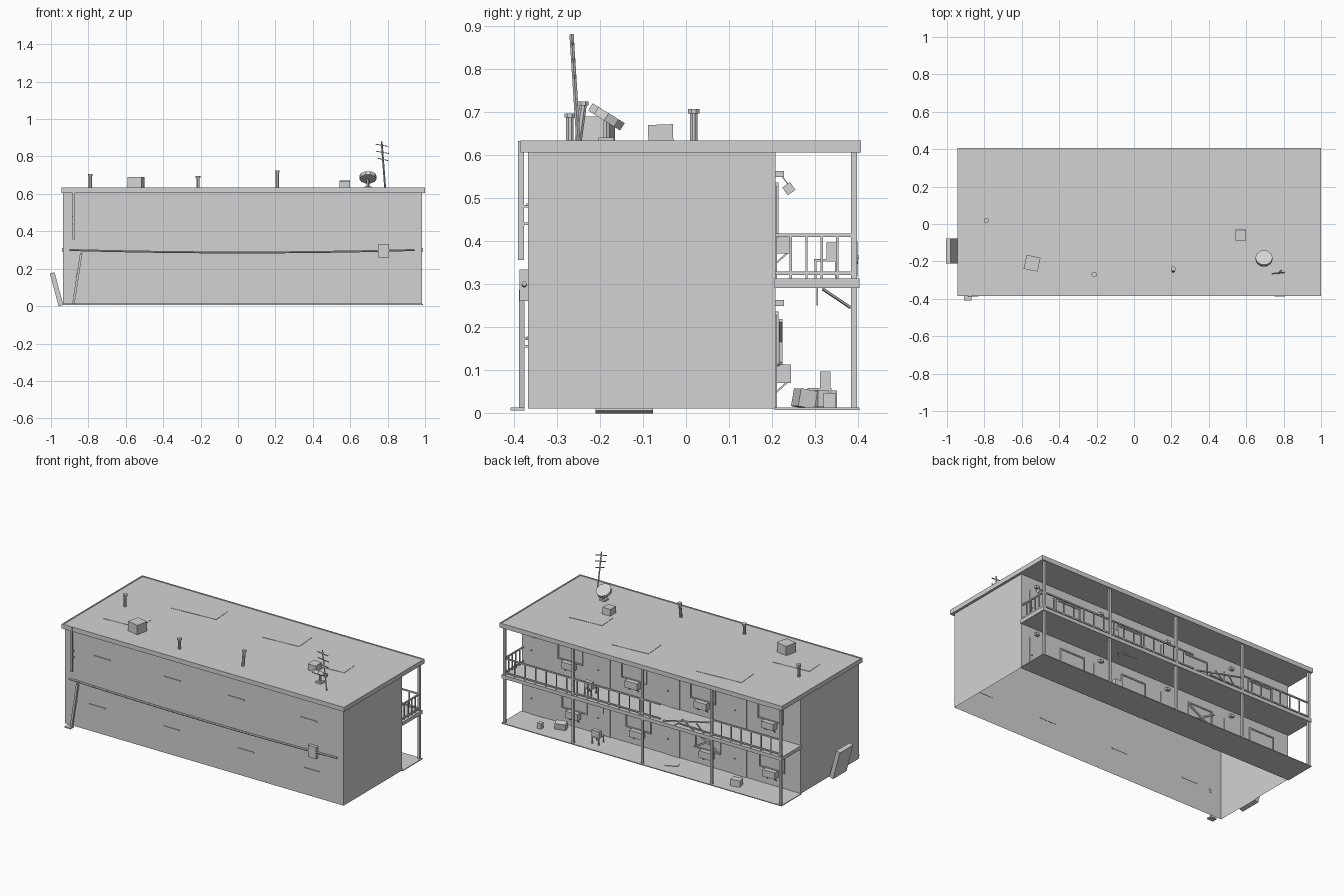
import bpy, bmesh, math
from mathutils import Matrix, Vector, Euler

grey = bpy.data.materials.new("plain_grey")
grey.diffuse_color = (0.65, 0.65, 0.65, 1)


def part(name, build):
    """Make one object from a function that fills a bmesh."""
    bm = bmesh.new()
    build(bm)
    me = bpy.data.meshes.new(name)
    bm.to_mesh(me)
    bm.free()
    me.materials.append(grey)
    ob = bpy.data.objects.new(name, me)
    bpy.context.collection.objects.link(ob)
    return ob


def box(bm, lo, hi, rot=(0, 0, 0)):
    """Box between two corners, turned about its centre (degrees)."""
    lo, hi = Vector(lo), Vector(hi)
    turn = Euler([math.radians(a) for a in rot]).to_matrix().to_4x4()
    m = Matrix.Translation((lo + hi) / 2) @ turn @ Matrix.Diagonal((*(hi - lo), 1))
    return bmesh.ops.create_cube(bm, size=1, matrix=m)["verts"]


def rod(bm, a, b, r, sides=4, r2=None):
    """Straight bar or disc between two points."""
    a, b = Vector(a), Vector(b)
    d = b - a
    m = Matrix.Translation((a + b) / 2) @ d.to_track_quat('Z', 'Y').to_matrix().to_4x4()
    m = m @ Matrix.Rotation(math.pi / sides, 4, 'Z')
    bmesh.ops.create_cone(bm, cap_ends=True, segments=sides, radius1=r,
                          radius2=r if r2 is None else r2, depth=d.length, matrix=m)


WALL = 0.208            # rear wall plane
DECK = 0.312            # upper walkway floor
GROUND = 0.012          # lower walkway floor
WINDOWS = {DECK: (0.65, 0.21, -0.265, -0.73), GROUND: (0.62, 0.18, -0.3, -0.74)}
DOORS = (0.88, 0.42, -0.06, -0.52)
POSTS = (-0.928, -0.45, 0.026, 0.504, 0.975)


# Main block, open underneath
def body(bm):
    box(bm, (-0.935, -0.367, 0.01), (0.985, WALL, 0.606))
    bmesh.ops.delete(bm, geom=[f for f in bm.faces if f.normal.z < -0.5], context='FACES')
part("building_body", body)


# Roof slab with thin curbs and repair patches
part("roof", lambda bm: box(bm, (-0.945, -0.385, 0.605), (1.0, 0.407, 0.630)))

def curbs(bm):
    for x in (-0.945, 0.992):
        box(bm, (x, -0.385, 0.629), (x + 0.008, 0.407, 0.633))
    for y in (-0.385, 0.399):
        box(bm, (-0.945, y, 0.629), (1.0, y + 0.008, 0.633))
part("roof_curbs", curbs)

def patches(bm):
    for x, y, w, d in ((-0.42, 0.22, 0.3, 0.13), (-0.68, -0.12, 0.24, 0.12),
                       (0.2, 0.2, 0.24, 0.14), (0.62, 0.05, 0.22, 0.12)):
        box(bm, (x - w / 2, y - d / 2, 0.629), (x + w / 2, y + d / 2, 0.632), (0, 0, 4))
part("roof_patches", patches)


# Walkway slabs and posts
part("upper_walkway", lambda bm: box(bm, (-0.94, WALL - 0.002, 0.29), (0.99, 0.403, DECK)))
part("ground_walkway", lambda bm: box(bm, (-0.94, WALL - 0.002, 0.007), (0.99, 0.403, GROUND)))

def posts(bm):
    for x in POSTS:
        box(bm, (x - 0.007, 0.384, 0.01), (x + 0.007, 0.398, 0.606))
part("walkway_posts", posts)


# Railing with one broken stretch
def railing(bm):
    for x0, x1 in ((-0.928, -0.45), (-0.1, 0.978)):
        for z in (0.325, 0.413):
            box(bm, (x0, 0.387, z - 0.004), (x1, 0.395, z + 0.004))
        n = round((x1 - x0) / 0.07)
        for i in range(1, n):
            rod(bm, (x0 + (x1 - x0) * i / n, 0.391, DECK),
                (x0 + (x1 - x0) * i / n, 0.391, 0.413), 0.004)
    for z in (0.325, 0.413):
        box(bm, (0.972, WALL, z - 0.004), (0.98, 0.395, z + 0.004))
    for y in (0.243, 0.28, 0.315, 0.352):
        rod(bm, (0.976, y, DECK), (0.976, y, 0.413), 0.004)
part("railing", railing)

def broken_rail(bm):
    rod(bm, (-0.45, 0.395, 0.395), (-0.12, 0.395, 0.32), 0.005)
    rod(bm, (-0.45, 0.391, 0.325), (-0.22, 0.391, 0.33), 0.005)
    for x, lean in ((-0.4, 0.05), (-0.33, 0.08), (-0.2, -0.06)):
        rod(bm, (x, 0.392, DECK), (x + lean, 0.398, 0.365), 0.004)
part("broken_rail", broken_rail)


# Rear doors, framed windows, wall coolers and lamps
def doors(bm):
    for z in (DECK, GROUND):
        for x in DOORS:
            box(bm, (x - 0.045, WALL - 0.002, z), (x + 0.045, WALL + 0.004, z + 0.215))
            rod(bm, (x + 0.034, WALL, z + 0.1), (x + 0.034, WALL + 0.011, z + 0.1), 0.004, 6)
part("doors", doors)

def windows(bm):
    for z, xs in WINDOWS.items():
        for x in xs:
            lo, hi = z + 0.1, z + 0.22
            box(bm, (x - 0.08, WALL - 0.002, lo), (x + 0.08, WALL + 0.002, hi))
            for s in (-0.083, 0.083):
                box(bm, (x + s - 0.004, WALL - 0.002, lo), (x + s + 0.004, WALL + 0.007, hi))
            for h in (lo, hi):
                box(bm, (x - 0.087, WALL - 0.002, h - 0.004), (x + 0.087, WALL + 0.007, h + 0.004))
part("windows", windows)

def coolers(bm):
    for z, xs in WINDOWS.items():
        for x in xs:
            box(bm, (x - 0.042, WALL - 0.002, z + 0.058), (x + 0.042, WALL + 0.036, z + 0.1))
            for s in (-0.03, 0.03):
                rod(bm, (x + s, WALL, z + 0.035), (x + s, WALL + 0.028, z + 0.06), 0.003)
part("wall_coolers", coolers)

def lamps(bm):
    for z in (DECK, GROUND):
        for x in DOORS:
            box(bm, (x - 0.012, WALL - 0.002, z + 0.236), (x + 0.012, WALL + 0.02, z + 0.25))
    rod(bm, (0.88, 0.222, 0.552), (0.88, 0.238, 0.53), 0.002)
    box(bm, (0.868, 0.228, 0.51), (0.892, 0.25, 0.532), (35, 0, 0))
part("wall_lamps", lamps)

def boards(bm):
    x = WINDOWS[GROUND][2]
    for a in (1, -1):
        rod(bm, (x - 0.09 * a, WALL + 0.012, 0.115), (x + 0.09 * a, WALL + 0.012, 0.215), 0.006)
part("window_boards", boards)

part("hanging_strut", lambda bm: (rod(bm, (0.35, 0.318, 0.288), (0.3, 0.382, 0.245), 0.004),
                                  rod(bm, (0.37, 0.305, 0.292), (0.37, 0.305, 0.25), 0.002)))


# Walkway furniture and clutter
def chair(bm, x, y, z):
    for sx in (-0.022, 0.022):
        for sy in (-0.024, 0.024):
            rod(bm, (x + sx, y + sy, z), (x + sx, y + sy, z + 0.042), 0.004)
    box(bm, (x - 0.026, y - 0.028, z + 0.04), (x + 0.026, y + 0.028, z + 0.046))
    box(bm, (x - 0.026, y + 0.002, z + 0.046), (x + 0.026, y + 0.026, z + 0.084))
part("upper_chair", lambda bm: chair(bm, 0.43, 0.325, DECK))
part("lower_chair", lambda bm: chair(bm, 0.39, 0.31, GROUND))

def clutter(bm):
    box(bm, (0.635, 0.255, GROUND), (0.7, 0.295, 0.054), (-10, 0, 15))
    box(bm, (0.757, 0.32, GROUND), (0.783, 0.348, 0.046))
    box(bm, (-0.605, 0.3, GROUND), (-0.545, 0.345, 0.052), (0, 0, 12))
    box(bm, (-0.16, 0.29, GROUND), (-0.08, 0.33, 0.015), (0, 0, 25))
part("boxes_on_walkway", clutter)


# Front wall sills
def sills(bm):
    for z, xs in ((0.484, (-0.68, -0.197, 0.245, 0.745)), (0.175, (-0.712, -0.204, 0.31, 0.77))):
        for x in xs:
            box(bm, (x - 0.057, -0.371, z - 0.003), (x + 0.057, -0.365, z + 0.003))
part("front_sills", sills)


# Sagging pipe along the front with its junction box
def pipe(bm):
    pts = [(-0.9 + 0.2306 * i, -0.376, 0.287 + 0.013 * ((i - 4) / 4) ** 2) for i in range(9)]
    for a, b in zip(pts, pts[1:]):
        rod(bm, a, b, 0.006, 6)
part("front_pipe", pipe)
part("junction_box", lambda bm: box(bm, (0.752, -0.387, 0.26), (0.808, -0.366, 0.333)))


# Broken downspout with brackets and splash block
def downspout(bm):
    box(bm, (-0.886, -0.39, 0.355), (-0.872, -0.376, 0.632))
    rod(bm, (-0.838, -0.382, 0.285), (-0.88, -0.382, 0.012), 0.009)
    for x, z in ((-0.879, 0.48), (-0.879, 0.44), (-0.857, 0.172), (-0.86, 0.155)):
        box(bm, (x - 0.008, -0.38, z - 0.003), (x + 0.008, -0.365, z + 0.003))
part("downspout", downspout)
part("splash_block", lambda bm: box(bm, (-0.91, -0.408, 0.005), (-0.868, -0.375, 0.013)))

# Panel leaning by the left end
part("leaning_panel", lambda bm: box(bm, (-0.983, -0.21, -0.001), (-0.957, -0.077, 0.181), (0, -15, 0)))


# Roof equipment
part("large_roof_unit", lambda bm: box(bm, (-0.583, -0.248, 0.628), (-0.507, -0.172, 0.689), (0, 0, -12)))
part("small_roof_unit", lambda bm: box(bm, (0.543, -0.088, 0.628), (0.598, -0.03, 0.67), (2, 0, 0)))

def vents(bm):
    for x, y, top, lean in ((-0.79, 0.018, 0.706, 0), (-0.213, -0.27, 0.696, 0),
                            (0.21, -0.245, 0.724, 0.006)):
        rod(bm, (x, y - lean, 0.628), (x, y + lean, top - 0.008), 0.009, 8)
        rod(bm, (x, y + lean, top - 0.01), (x, y + lean, top), 0.014, 8)
part("roof_vents", vents)

def dish(bm):
    c, n = Vector((0.695, -0.185, 0.688)), Vector((0, 0.53, 0.85))
    rod(bm, c - n * 0.01, c + n * 0.01, 0.046, 10)
    rod(bm, (0.695, -0.185, 0.628), c, 0.008, 6)
    box(bm, (0.677, -0.203, 0.628), (0.713, -0.167, 0.64))
part("satellite_dish", dish)

def antenna(bm):
    a, b = Vector((0.787, -0.25, 0.628)), Vector((0.768, -0.266, 0.88))
    rod(bm, a, b, 0.005)
    for t, w in ((0.92, 0.035), (0.77, 0.035), (0.62, 0.028)):
        p = a.lerp(b, t)
        rod(bm, p + Vector((-w, -0.003, 0.006)), p + Vector((w, 0.003, -0.006)), 0.003)
part("antenna", antenna)
